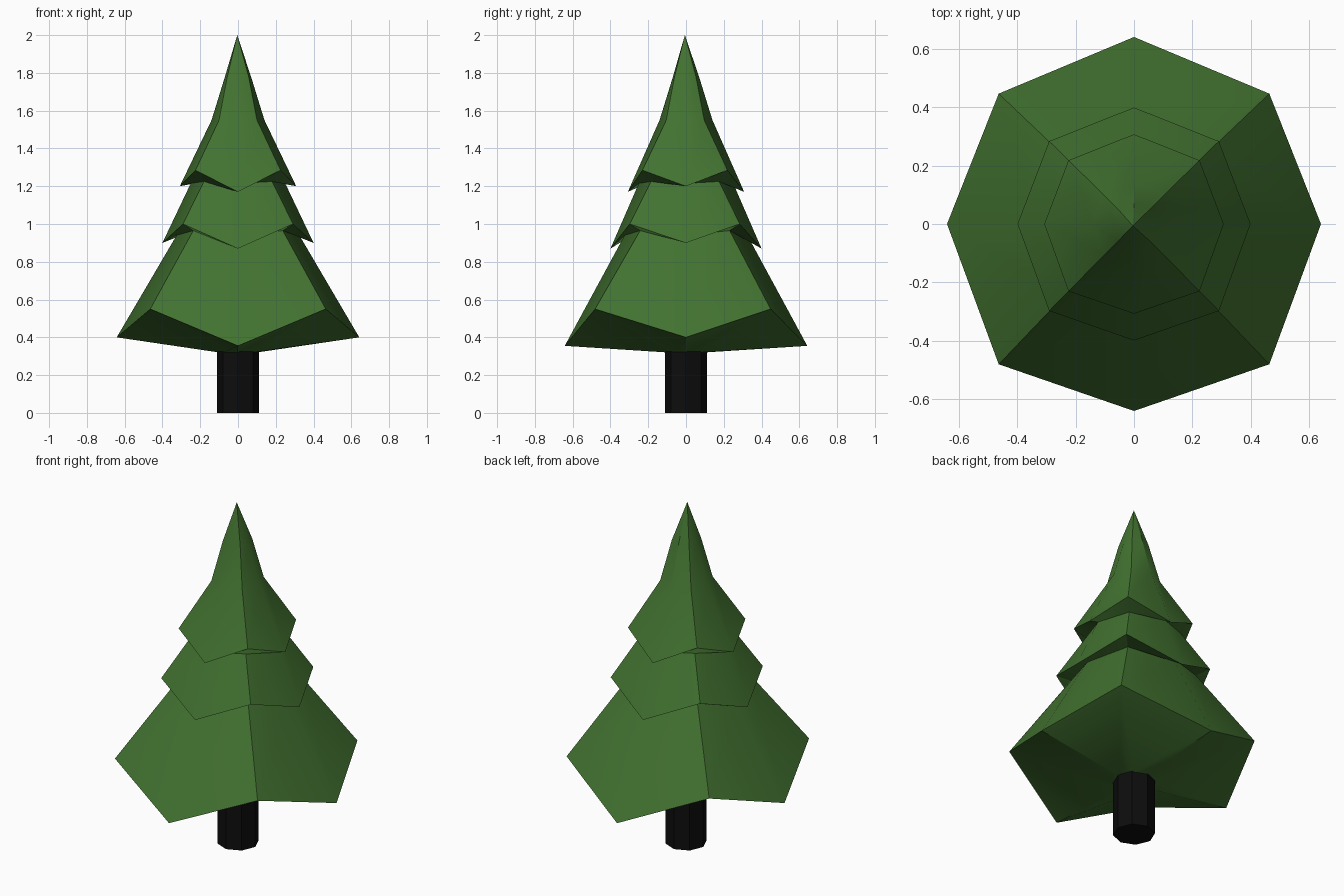
import bpy, bmesh, math

if "Cube" in bpy.data.objects:
    bpy.data.objects.remove(bpy.data.objects["Cube"])


def material(name, color):
    m = bpy.data.materials.new(name)
    m.diffuse_color = (*color, 1)
    m.use_nodes = True
    m.node_tree.nodes["Principled BSDF"].inputs["Base Color"].default_value = m.diffuse_color
    return m


def ring(bm, r_axis, z_x, z_y, r_diag, z_diag, dy=0.0):
    """Eight vertices: x and y axis points hang lower than the diagonal ones."""
    verts = []
    for i in range(8):
        a = i * math.pi / 4
        if i % 2:
            r, z, shift = r_diag, z_diag, dy
        else:
            r, z, shift = r_axis, (z_x if i % 4 == 0 else z_y), 0.0
        verts.append(bm.verts.new((r * math.cos(a), r * math.sin(a) + shift, z)))
    return verts


def lathe(name, rings, mat, apex=None):
    bm = bmesh.new()
    loops = [ring(bm, *r) for r in rings]
    bm.faces.new(loops[0][::-1])
    for lo, hi in zip(loops, loops[1:]):
        for i in range(8):
            j = (i + 1) % 8
            bm.faces.new((lo[i], lo[j], hi[j], hi[i]))
    top = loops[-1]
    if apex:
        tip = bm.verts.new(apex)
        for i in range(8):
            bm.faces.new((top[i], top[(i + 1) % 8], tip))
    else:
        bm.faces.new(top)
    bmesh.ops.recalc_face_normals(bm, faces=bm.faces)
    mesh = bpy.data.meshes.new(name)
    bm.to_mesh(mesh)
    bm.free()
    obj = bpy.data.objects.new(name, mesh)
    bpy.context.collection.objects.link(obj)
    mesh.materials.append(mat)
    bpy.ops.object.select_all(action='DESELECT')
    obj.select_set(True)
    bpy.context.view_layer.objects.active = obj
    bpy.ops.object.shade_smooth_by_angle(angle=math.radians(30))
    return obj


green = material("needles", (0.055, 0.17, 0.03))
dark = material("bark", (0.004, 0.004, 0.004))

# Trunk: plain eight-sided post
lathe("trunk", [(0.112, 0, 0, 0.112, 0), (0.112, 0.34, 0.34, 0.112, 0.34)], dark)

# Foliage: three drooping tiers and a pointed crown in one skin
lathe("foliage", [
    (0.10, 0.32, 0.32, 0.10, 0.32),                 # underside at the trunk
    (0.642, 0.40, 0.355, 0.657, 0.55, -0.017),      # bottom tier rim
    (0.325, 0.94, 0.94, 0.335, 0.965, -0.006),      # bottom tier top
    (0.40, 0.90, 0.87, 0.412, 1.00, -0.007),        # middle tier rim
    (0.25, 1.215, 1.215, 0.255, 1.225, -0.005),     # middle tier top
    (0.308, 1.20, 1.17, 0.318, 1.285, -0.006),      # upper tier rim
    (0.14, 1.55, 1.55, 0.142, 1.55, -0.004),        # crown base
    (0.069, 1.78, 1.78, 0.080, 1.78, -0.004),       # crown shoulder
], green, apex=(-0.004, -0.006, 2.0))
